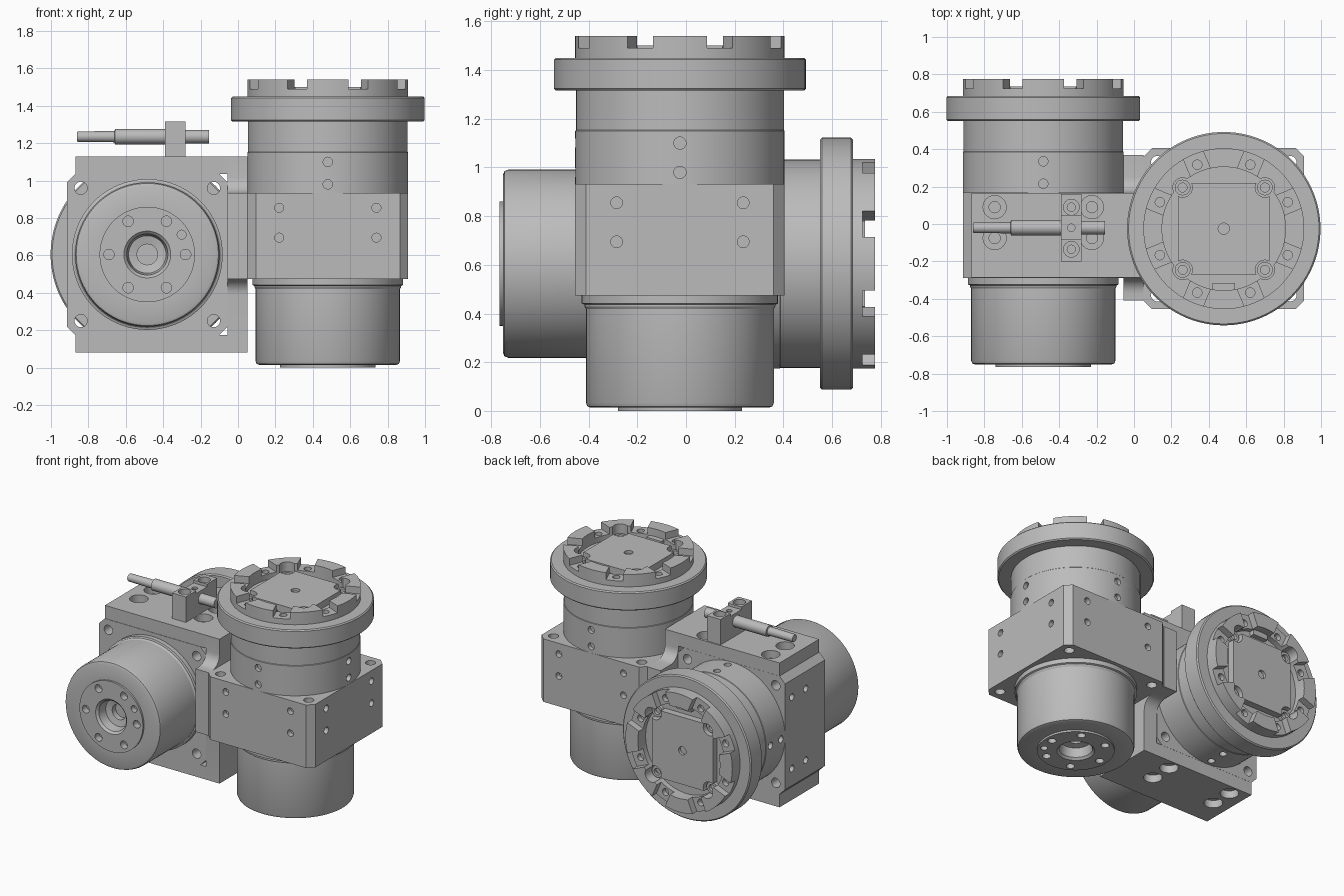
import bpy, bmesh
from math import pi, sin, cos, radians
from mathutils import Matrix, Vector

if "Cube" in bpy.data.objects:
    bpy.data.objects.remove(bpy.data.objects["Cube"], do_unlink=True)

steel = bpy.data.materials.new("machined_grey")
steel.use_nodes = True
GREY = (0.5, 0.5, 0.5, 1)
steel.diffuse_color = GREY
steel.node_tree.nodes["Principled BSDF"].inputs["Base Color"].default_value = GREY
X, Y, Z = Vector((1, 0, 0)), Vector((0, 1, 0)), Vector((0, 0, 1))
SIDES = [Matrix.Rotation(k * pi / 2, 4, "Z") for k in range(4)]


def cyl(bm, r, a, b, n=24):
    """Cylinder of radius r from point a to point b."""
    a, b = Vector(a), Vector(b)
    d = b - a
    m = Matrix.Translation((a + b) / 2) @ Z.rotation_difference(d).to_matrix().to_4x4()
    bmesh.ops.create_cone(bm, cap_ends=True, segments=n, radius1=r, radius2=r,
                          depth=d.length, matrix=m)


def box(bm, lo, hi, m=Matrix()):
    lo, hi = Vector(lo), Vector(hi)
    bmesh.ops.create_cube(bm, size=1, matrix=m @ Matrix.Translation((lo + hi) / 2)
                          @ Matrix.Diagonal((*(hi - lo), 1)))


def prism(bm, pts, shift):
    """Extrude a flat outline along the vector shift."""
    f = bm.faces.new([bm.verts.new(p) for p in pts])
    top = bmesh.ops.extrude_face_region(bm, geom=[f])["geom"]
    bmesh.ops.translate(bm, verts=[v for v in top if isinstance(v, bmesh.types.BMVert)], vec=shift)


def lathe(bm, profile, closed=False, n=96):
    """Spin a radius/height profile round the z axis."""
    vs = [bm.verts.new((r, 0, z)) for r, z in profile]
    pairs = list(zip(vs, vs[1:])) + ([(vs[-1], vs[0])] if closed else [])
    es = [bm.edges.new(p) for p in pairs]
    bmesh.ops.spin(bm, geom=vs + es, axis=Z, cent=(0, 0, 0), angle=2 * pi, steps=n)
    bmesh.ops.remove_doubles(bm, verts=bm.verts, dist=0.0004)


def to_object(bm, name):
    bmesh.ops.recalc_face_normals(bm, faces=bm.faces)
    me = bpy.data.meshes.new(name)
    bm.to_mesh(me)
    bm.free()
    ob = bpy.data.objects.new(name, me)
    bpy.context.collection.objects.link(ob)
    return ob


def part(name, bm, cut=None, matrix=Matrix()):
    """Finish a part: subtract the cutter, place it, shade it, colour it."""
    ob = to_object(bm, name)
    if cut:
        tool = to_object(cut, name + "_cutter")
        tool.hide_render = True
        mod = ob.modifiers.new("holes", "BOOLEAN")
        mod.operation, mod.solver, mod.object, mod.use_self = "DIFFERENCE", "EXACT", tool, True
        dg = bpy.context.evaluated_depsgraph_get()
        me = bpy.data.meshes.new_from_object(ob.evaluated_get(dg))
        ob.modifiers.clear()
        ob.data = me
        bpy.data.objects.remove(tool, do_unlink=True)
    ob.data.transform(matrix)
    ob.data.materials.clear()
    ob.data.materials.append(steel)
    bpy.ops.object.select_all(action="DESELECT")
    ob.select_set(True)
    bpy.context.view_layer.objects.active = ob
    bpy.ops.object.shade_smooth_by_angle(angle=radians(30))


def polar(r, deg, z):
    return Vector((r * cos(radians(deg)), r * sin(radians(deg)), z))


def octagon(h, c, z):
    pts = [(h, c - h), (h, h - c), (h - c, h), (c - h, h),
           (-h, h - c), (-h, c - h), (c - h, -h), (h - c, -h)]
    return [(x, y, z) for x, y in pts]


def drive_unit(side, m):
    # motor can with stepped end face, bore and bolt circle
    bm, cut = bmesh.new(), bmesh.new()
    lathe(bm, [(0, .13), (.055, .13), (.055, .09), (.1, .08), (.11, .015), (.125, 0), (.255, 0),
               (.255, .014), (.365, .014), (.38, .02), (.386, .035), (.386, .42), (.392, .43),
               (.392, .437), (.403, .442), (.403, .475), (0, .475)])
    for k in range(6):
        cyl(cut, .028, polar(.205, 60 * k, -.02), polar(.205, 60 * k, .05))
    cyl(cut, .024, polar(.212, -30, -.02), polar(.212, -30, .04))
    part(side + "_motor", bm, cut, m)

    # square housing with tapped side holes and corner through holes
    bm, cut = bmesh.new(), bmesh.new()
    prism(bm, octagon(.43, .045, .475), Z * .458)
    for s in SIDES:
        for x in (-.26, .26):
            for z in (.695, .855):
                cyl(cut, .024, s @ Vector((x, -.5, z)), s @ Vector((x, -.39, z)))
        cyl(cut, .034, s @ Vector((.355, .355, .4)), s @ Vector((.355, .355, 1)))
    part(side + "_housing", bm, cut, m)

    # gear barrel
    bm, cut = bmesh.new(), bmesh.new()
    lathe(bm, [(0, .93), (.43, .93), (.43, 1.15), (.427, 1.153), (.427, 1.32), (0, 1.32)])
    for s in SIDES:
        for z in (.98, 1.1):
            cyl(cut, .025, s @ Vector((0, -.5, z)), s @ Vector((0, -.4, z)))
    part(side + "_barrel", bm, cut, m)

    # output flange
    bm = bmesh.new()
    lathe(bm, [(0, 1.315), (.509, 1.315), (.517, 1.323), (.517, 1.442), (.509, 1.45), (0, 1.45)])
    part(side + "_flange", bm, None, m)

    # toothed coupling ring
    bm, cut = bmesh.new(), bmesh.new()
    lathe(bm, [(.33, 1.44), (.43, 1.44), (.43, 1.54), (.33, 1.54)], closed=True)
    for k in range(8):
        a = 22.5 + 45 * k
        box(cut, (.25, -.057, 1.49), (.5, .057, 1.6), Matrix.Rotation(radians(a), 4, "Z"))
        cyl(cut, .025, polar(.37, a, 1.455), polar(.37, a, 1.52))
    for s in SIDES:
        cyl(cut, .052, s @ Vector((.22, .22, 1.455)), s @ Vector((.22, .22, 1.62)))
    part(side + "_coupling_ring", bm, cut, m)

    # centre plate with scooped corners
    bm, cut = bmesh.new(), bmesh.new()
    prism(bm, octagon(.245, .02, 1.44), Z * .06)
    cyl(cut, .03, (0, 0, 1.48), (0, 0, 1.55))
    for s in SIDES:
        cyl(cut, .052, s @ Vector((.22, .22, 1.4)), s @ Vector((.22, .22, 1.6)))
    part(side + "_centre_plate", bm, cut, m)

    # corner screws and locating key
    bm, cut = bmesh.new(), bmesh.new()
    for s in SIDES:
        p = s @ Vector((.22, .22, 1.44))
        cyl(bm, .042, p, p + Z * .035)
        cyl(cut, .024, p + Z * .012, p + Z * .06)
    box(bm, (-.06, -.335, 1.44), (.06, -.29, 1.485))
    part(side + "_screws_and_key", bm, cut, m)


# left unit stands upright, right unit lies with its output at the back
drive_unit("left", Matrix.Translation((.48, -.025, 0)))
drive_unit("right", Matrix.Translation((-.485, -.765, .605)) @ Matrix.Rotation(-pi / 2, 4, "X"))

# cross-shaped joining plate with filleted inner corners
CY, CZ, R = -.06, .605, .085
AY, AZ_LO, AZ_HI = .227, .475, .933
corners = [(1, AZ_HI, 1.13, 1, .37), (-1, AZ_HI, 1.13, 1, -.41),
           (-1, AZ_LO, .08, -1, -.41), (1, AZ_LO, .08, -1, .37)]
outline = []
for i, (sy, arm_z, end_z, sz, end_y) in enumerate(corners):
    y = CY + sy * AY
    arc = [(y + sy * R * (1 - cos(t)), arm_z + sz * R * (1 - sin(t)))
           for t in (k * pi / 16 for k in range(9))]
    run = [(y, end_z)] + arc + [(end_y, arm_z)]
    outline += run[::-1] if i % 2 == 0 else run
bm = bmesh.new()
prism(bm, [(-.055, y, z) for y, z in outline], X * .107)
part("joining_plate", bm)

# clamp bars above and below the lying unit, with counterbored holes
for name, lo, hi, face, d in (("upper_bar", 1.035, 1.13, 1.13, -1), ("lower_bar", .08, .175, .08, 1)):
    bm, cut = bmesh.new(), bmesh.new()
    box(bm, (-.87, -.287, lo), (-.055, .167, hi))
    for x in (-.745, -.225):
        for y in (-.075, .09):
            lathe_r = ((.062, .055), (.03, .085))
            for r, depth in lathe_r:
                cyl(cut, r, (x, y, face - d * .02), (x, y, face + d * depth))
    part(name, bm, cut)

# sensor post with two screw holes and a shallow saddle
bm, cut = bmesh.new(), bmesh.new()
box(bm, (-.39, -.2, 1.125), (-.28, .16, 1.315))
box(cut, (-.5, -.08, 1.295), (-.2, .045, 1.4))
cyl(cut, .02, (-.335, -.02, 1.28), (-.335, -.02, 1.36))
for y in (-.135, .09):
    cyl(cut, .042, (-.335, y, 1.27), (-.335, y, 1.36))
    cyl(cut, .022, (-.335, y, 1.22), (-.335, y, 1.33))
part("sensor_post", bm, cut)

# stepped sensor rod
bm = bmesh.new()
lathe(bm, [(0, -.86), (.025, -.86), (.028, -.855), (.03, -.66), (.041, -.658), (.041, -.34),
           (.036, -.27), (.036, -.155), (0, -.155)], n=32)
part("sensor_rod", bm, None, Matrix.Translation((0, -.02, 1.235)) @ Matrix.Rotation(pi / 2, 4, "Y"))
